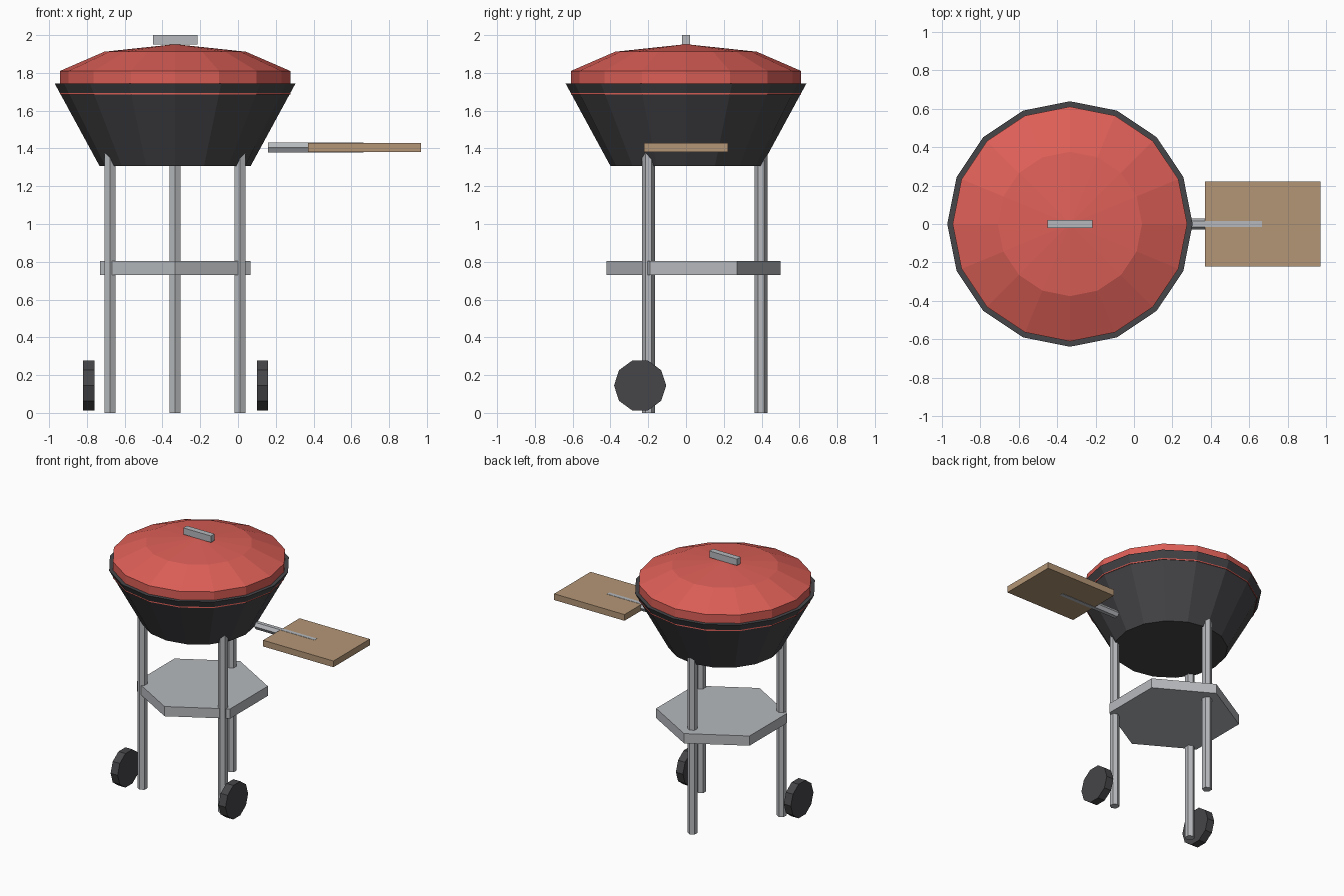
import bpy, bmesh, math
from mathutils import Matrix, Vector

if "Cube" in bpy.data.objects:
    bpy.data.objects.remove(bpy.data.objects["Cube"])


def srgb(r, g, b):
    def lin(c):
        c /= 255
        return c / 12.92 if c <= 0.04045 else ((c + 0.055) / 1.055) ** 2.4
    return (lin(r), lin(g), lin(b), 1)


def material(name, rgb):
    m = bpy.data.materials.new(name)
    m.diffuse_color = srgb(*rgb)
    m.use_nodes = True
    m.node_tree.nodes["Principled BSDF"].inputs["Base Color"].default_value = m.diffuse_color
    return m


RED = material("red enamel", (221, 95, 87))
DARK = material("dark iron", (70, 70, 73))
METAL = material("steel", (182, 185, 189))
WOOD = material("wood", (180, 150, 118))


def finish(name, bm, mat):
    bmesh.ops.recalc_face_normals(bm, faces=bm.faces)
    me = bpy.data.meshes.new(name)
    bm.to_mesh(me)
    bm.free()
    me.materials.append(mat)
    ob = bpy.data.objects.new(name, me)
    bpy.context.collection.objects.link(ob)
    return ob


def lathe(name, profile, sides, mat, loc, axis="Z"):
    """Capped rings of (radius, height), first corner on local +y; radius 0 is a tip."""
    bm = bmesh.new()
    rings = []
    for r, h in profile:
        n = sides if r > 0 else 1
        rings.append([bm.verts.new((r * math.sin(i * math.tau / sides),
                                    r * math.cos(i * math.tau / sides), h))
                      for i in range(n)])
    for a, b in zip(rings, rings[1:]):
        for i in range(sides):
            j = (i + 1) % sides
            if len(b) == 1:
                bm.faces.new((a[i], a[j], b[0]))
            else:
                bm.faces.new((a[i], a[j], b[j], b[i]))
    for ring in (rings[0], rings[-1]):
        if len(ring) > 1:
            bm.faces.new(ring)
    if axis == "X":
        bm.transform(Matrix.Rotation(math.pi / 2, 4, "Y"))
    bm.transform(Matrix.Translation(loc))
    return finish(name, bm, mat)


def box(name, lo, hi, mat):
    bm = bmesh.new()
    bmesh.ops.create_cube(bm, size=1)
    lo, hi = Vector(lo), Vector(hi)
    bm.transform(Matrix.Translation((lo + hi) / 2) @ Matrix.Diagonal((*(hi - lo), 1)))
    return finish(name, bm, mat)


CX = -0.333  # vertical axis of the kettle

# Kettle
lathe("bowl", [(0.40, 1.307), (0.638, 1.745)], 16, DARK, (CX, 0, 0))
lathe("lid", [(0.61, 1.685), (0.61, 1.81), (0.375, 1.912), (0, 1.952)],
      16, RED, (CX, 0, 0))
box("lid_handle", (CX - 0.118, -0.022, 1.95), (CX + 0.118, 0.022, 2.0), METAL)

# Three legs, one at the back and two at the front
for name, deg in (("back_leg", 90), ("left_leg", 210), ("right_leg", 330)):
    a = math.radians(deg)
    lathe(name, [(0.034, 0), (0.034, 1.40)], 6, METAL,
          (CX + 0.397 * math.cos(a), 0.397 * math.sin(a), 0))

# Lower shelf
lathe("shelf", [(0.46, 0.73), (0.46, 0.805)], 6, METAL, (CX, 0.04, 0))

# Wheels
for name, x in (("left_wheel", CX - 0.458), ("right_wheel", CX + 0.463)):
    lathe(name, [(0.138, -0.03), (0.138, 0.03)], 10, DARK,
          (x, -0.243, 0.145), "X")

# Side table on its arm
box("side_board", (0.37, -0.222, 1.381), (0.97, 0.222, 1.429), WOOD)
lathe("board_arm", [(0.0295, 0.16), (0.0295, 0.665)], 6, METAL,
      (0, 0, 1.405), "X")
